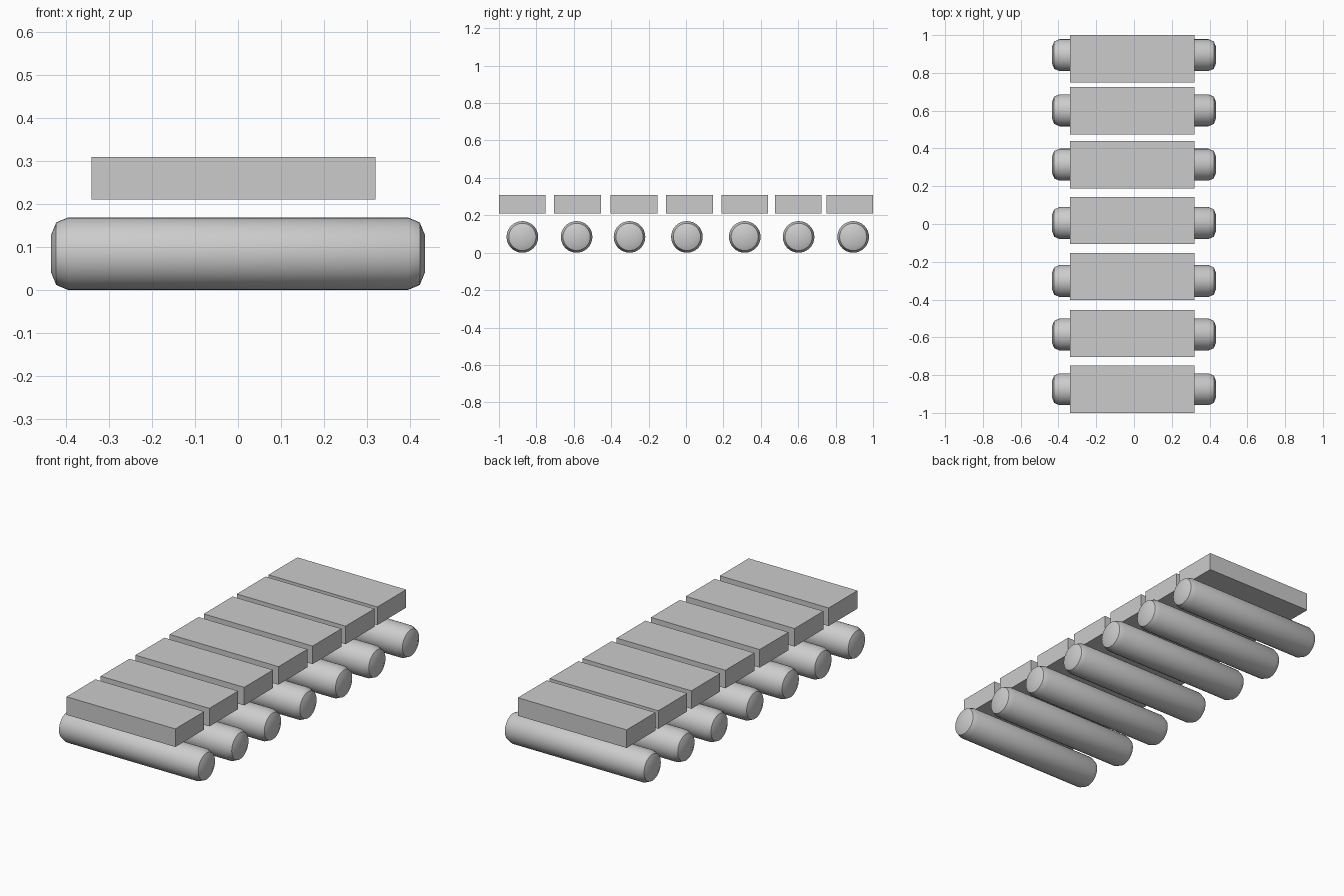
import bpy, bmesh
from math import pi, radians
from mathutils import Matrix

if "Cube" in bpy.data.objects:
    bpy.data.objects.remove(bpy.data.objects["Cube"])

ROLLER_Y = [-0.875, -0.585, -0.302, 0.005, 0.314, 0.602, 0.894]
SLAB_Y = [-0.875, -0.58, -0.278, 0.019, 0.314, 0.6, 0.875]
R, BEVEL, HALF = 0.0845, 0.04, 0.434


def make_object(name, bm, loc):
    mesh = bpy.data.meshes.new(name)
    bm.to_mesh(mesh)
    bm.free()
    obj = bpy.data.objects.new(name, mesh)
    obj.location = loc
    bpy.context.collection.objects.link(obj)
    return obj


# Roller: cylinder along x with rounded rims
def roller(i, y):
    bm = bmesh.new()
    bmesh.ops.create_cone(bm, cap_ends=True, segments=32, radius1=R, radius2=R,
                          depth=2 * HALF, matrix=Matrix.Rotation(pi / 2, 4, 'Y'))
    rims = [e for e in bm.edges if abs(e.verts[0].co.x - e.verts[1].co.x) < 1e-4]
    bmesh.ops.bevel(bm, geom=rims, offset=BEVEL, segments=2, profile=0.5,
                    affect='EDGES')
    obj = make_object(f"roller_{i}", bm, (0, y, R))
    bpy.ops.object.select_all(action='DESELECT')
    obj.select_set(True)
    bpy.context.view_layer.objects.active = obj
    bpy.ops.object.shade_smooth_by_angle(angle=radians(30))


# Slab: flat block floating above its roller
def slab(i, y):
    bm = bmesh.new()
    bmesh.ops.create_cube(bm, size=1, matrix=Matrix.Diagonal((0.66, 0.25, 0.099, 1)))
    make_object(f"slab_{i}", bm, (-0.01, y, 0.2595))


for i, (ry, sy) in enumerate(zip(ROLLER_Y, SLAB_Y), 1):
    roller(i, ry)
    slab(i, sy)
